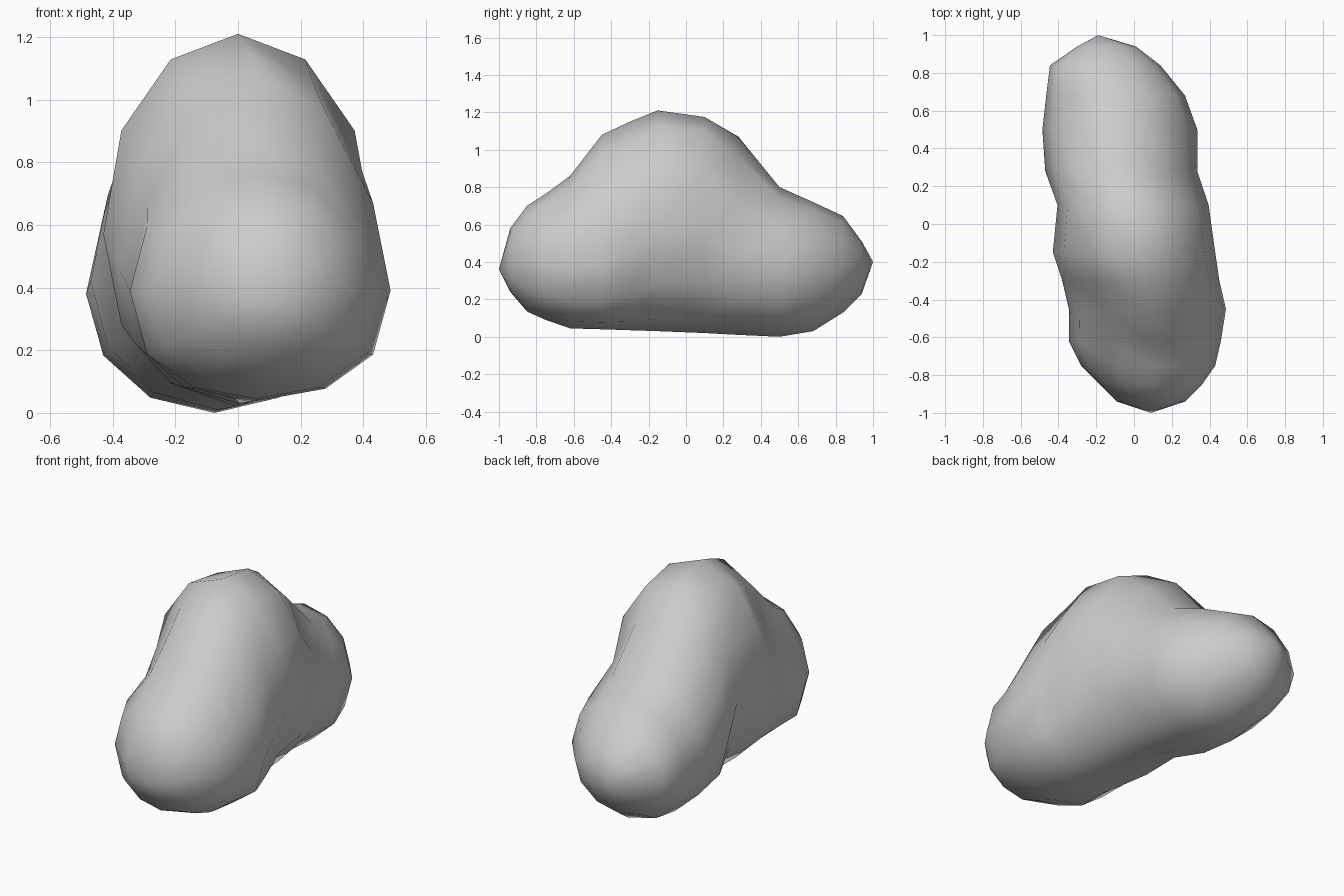
import bpy, bmesh
from math import sin, cos, tau

# Egg-shaped sections along y:
# y, left x, right x, bottom z, widest z, top z, upper taper, lower fullness
SECTIONS = [
    (-0.94, -0.09, 0.27, 0.24, 0.39, 0.58, 1.0, 0.9),
    (-0.85, -0.18, 0.36, 0.135, 0.39, 0.70, 1.0, 0.85),
    (-0.75, -0.28, 0.43, 0.09, 0.39, 0.765, 1.05, 0.8),
    (-0.62, -0.345, 0.46, 0.045, 0.39, 0.86, 1.2, 0.78),
    (-0.45, -0.345, 0.487, 0.04, 0.39, 1.08, 1.3, 0.78),
    (-0.30, -0.38, 0.452, 0.035, 0.46, 1.15, 1.15, 0.8),
    (-0.15, -0.43, 0.43, 0.03, 0.57, 1.21, 0.95, 0.9),
    (0.10, -0.405, 0.395, 0.02, 0.57, 1.175, 0.97, 0.95),
    (0.28, -0.47, 0.335, 0.01, 0.42, 1.07, 1.25, 1.0),
    (0.50, -0.485, 0.335, 0.0, 0.38, 0.80, 1.1, 0.95),
    (0.68, -0.465, 0.27, 0.03, 0.38, 0.72, 1.0, 0.95),
    (0.84, -0.445, 0.14, 0.13, 0.38, 0.645, 1.0, 0.95),
    (0.94, -0.30, 0.01, 0.23, 0.39, 0.51, 1.0, 1.0),
]
SIDES = 12


def section_ring(bm, y, left, right, low, wide, high, taper, fullness):
    ring = []
    for i in range(SIDES):
        c, s = cos(tau * i / SIDES), sin(tau * i / SIDES)
        x = (left + right) / 2 + (right - left) / 2 * c
        if s > 0:
            z = wide + (high - wide) * s ** taper
        else:
            z = wide - (wide - low) * abs(s) ** fullness
        ring.append(bm.verts.new((x, y, z)))
    return ring


# Rounded boulder: loft the sections and close each end on a point
bm = bmesh.new()
rings = [section_ring(bm, *s) for s in SECTIONS]
front_tip = bm.verts.new((0.09, -1.0, 0.36))
back_tip = bm.verts.new((-0.19, 1.0, 0.40))
for i in range(SIDES):
    j = (i + 1) % SIDES
    for a, b in zip(rings, rings[1:]):
        bm.faces.new((a[i], a[j], b[j], b[i]))
    bm.faces.new((front_tip, rings[0][j], rings[0][i]))
    bm.faces.new((back_tip, rings[-1][i], rings[-1][j]))
bmesh.ops.recalc_face_normals(bm, faces=bm.faces[:])
for f in bm.faces:
    f.smooth = True

mesh = bpy.data.meshes.new("boulder")
bm.to_mesh(mesh)
bm.free()
boulder = bpy.data.objects.new("boulder", mesh)
bpy.context.collection.objects.link(boulder)
